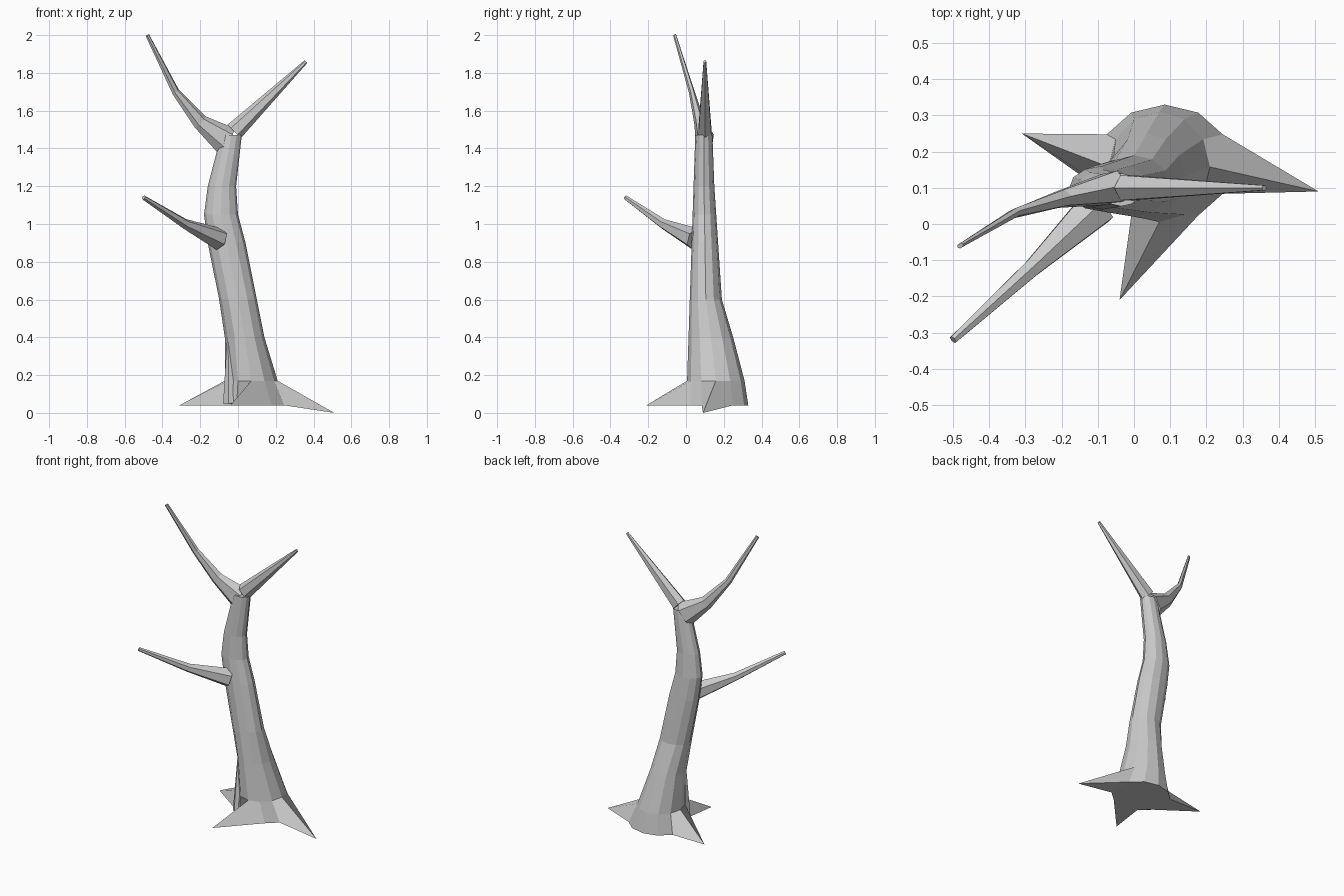
import bpy
import bmesh
from math import sin, cos, tau
from mathutils import Vector

default_cube = bpy.data.objects.get("Cube")
if default_cube:
    bpy.data.objects.remove(default_cube, do_unlink=True)


def make_material(name, level):
    """Plain flat grey of the given linear level."""
    material = bpy.data.materials.new(name)
    material.use_nodes = True
    colour = (level, level, level, 1)
    material.diffuse_color = colour
    shader = material.node_tree.nodes["Principled BSDF"]
    shader.inputs["Base Color"].default_value = colour
    return material


dead_wood = make_material("dead_wood_grey", 0.6)


def oval(centre, across, along, sides):
    """Ring of points around a centre, spanned by two half-axis vectors."""
    angles = [tau * step / sides for step in range(sides)]
    return [centre + across * cos(angle) + along * sin(angle) for angle in angles]


def loft(name, rings):
    """Skin equal-sized point rings into a closed, flat-shaded solid."""
    bm = bmesh.new()
    rows = [[bm.verts.new(point) for point in ring] for ring in rings]
    sides = len(rows[0])
    for lower, upper in zip(rows, rows[1:]):
        for here in range(sides):
            after = (here + 1) % sides
            bm.faces.new((lower[here], lower[after], upper[after], upper[here]))
    caps = [bm.faces.new(reversed(rows[0])), bm.faces.new(rows[-1])]
    bmesh.ops.triangulate(bm, faces=caps)
    bmesh.ops.recalc_face_normals(bm, faces=bm.faces)
    mesh = bpy.data.meshes.new(name)
    bm.to_mesh(mesh)
    bm.free()
    mesh.materials.append(dead_wood)
    tree_part = bpy.data.objects.new(name, mesh)
    bpy.context.collection.objects.link(tree_part)


def branch(name, path, height, width, taper):
    """Six-sided limb along a path, shrinking by the taper at every point."""
    points = [Vector(point) for point in path]
    rings = []
    for index, point in enumerate(points):
        before = points[max(index - 1, 0)]
        after = points[min(index + 1, len(points) - 1)]
        heading = (after - before).normalized()
        sideways = heading.cross(Vector((0, 0, 1))).normalized()
        upward = sideways.cross(heading)
        shrink = taper ** index
        rings.append(oval(point, upward * height * shrink,
                          sideways * width * shrink, sides=6))
    loft(name, rings)


def trunk_ring(height, left, right, back):
    """Twelve-sided ring; the front of the trunk leans back as it rises."""
    front = height / 30
    centre = Vector(((left + right) / 2, (front + back) / 2, height))
    across = Vector(((right - left) / 2, 0, 0))
    along = Vector((0, (back - front) / 2, 0))
    return oval(centre, across, along, sides=12)


# Root flare: an oval footprint with three points pulled out into roots
footprint = trunk_ring(0.04, -0.1, 0.27, 0.33)
root_tips = {0: (0.51, 0.09, 0), 6: (-0.31, 0.25, 0.04), 9: (-0.04, -0.21, 0.04)}
for corner, tip in root_tips.items():
    footprint[corner] = Vector(tip)

# Trunk: height, then the left, right and back limits of each ring
trunk_levels = [
    (0.17, -0.07, 0.21, 0.31),
    (0.4, -0.07, 0.14, 0.25),
    (0.6, -0.1, 0.1, 0.19),
    (0.9, -0.16, 0.04, 0.17),
    (1.05, -0.18, 0, 0.16),
    (1.2, -0.16, -0.01, 0.15),
    (1.47, -0.09, 0.02, 0.14),
]
loft("trunk_and_roots", [footprint] + [trunk_ring(*level) for level in trunk_levels])

# Forked crown
branch("bent_crown_branch",
       [(-0.06, 0.1, 1.44), (-0.2, 0.07, 1.54), (-0.33, 0.03, 1.7), (-0.48, -0.06, 2)],
       height=0.08, width=0.05, taper=0.52)
branch("straight_crown_branch",
       [(-0.02, 0.1, 1.49), (0.36, 0.1, 1.86)],
       height=0.05, width=0.04, taper=0.2)

# Low side branch reaching forward
branch("low_side_branch",
       [(-0.1, 0.05, 0.92), (-0.28, -0.12, 1), (-0.5, -0.32, 1.14)],
       height=0.06, width=0.06, taper=0.45)

# Raised slivers of bark
branch("upper_bark_ridge", [(-0.1, 0.06, 0.9), (-0.1, 0.05, 1.2)],
       height=0.02, width=0.02, taper=0.2)
branch("lower_bark_ridge", [(-0.04, 0.07, 0.05), (-0.05, 0.08, 0.4)],
       height=0.04, width=0.04, taper=0.2)
